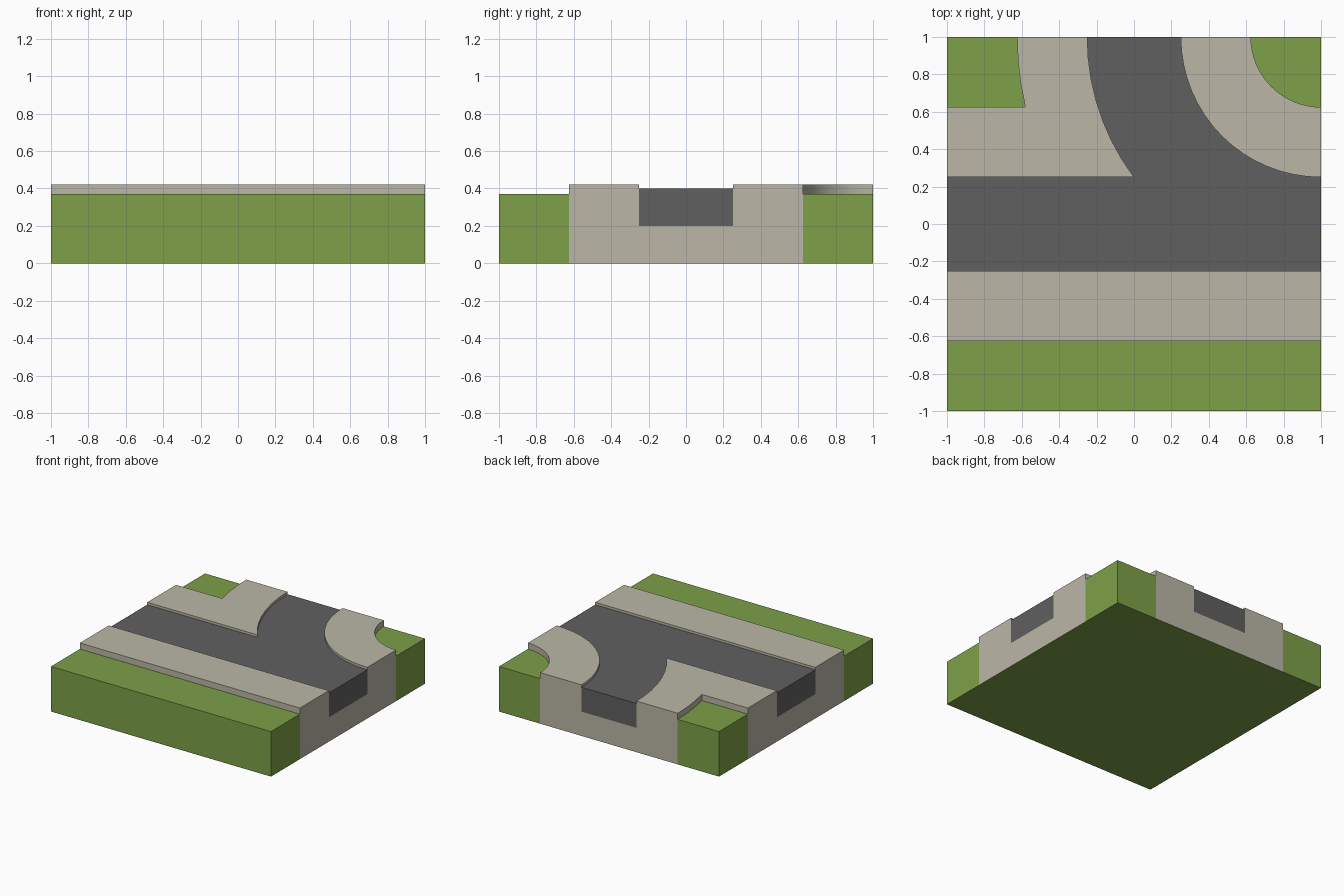
import bpy, bmesh, math

if "Cube" in bpy.data.objects:
    bpy.data.objects.remove(bpy.data.objects["Cube"])

C = (1.0, 1.0)           # centre of the road bend
KERB, WALK = 0.25, 0.625  # half widths of road and of pavement


def material(name, rgb):
    m = bpy.data.materials.new(name)
    m.diffuse_color = (*rgb, 1)
    m.use_nodes = True
    m.node_tree.nodes["Principled BSDF"].inputs["Base Color"].default_value = m.diffuse_color
    return m


GRASS = material("grass", (0.205, 0.351, 0.065))
STONE = material("stone", (0.497, 0.474, 0.386))
TARMAC = material("tarmac", (0.117, 0.117, 0.117))


def arc(r, a0, a1, step=5.625):
    """Points around the bend centre from angle a0 to a1 (degrees)."""
    n = max(2, math.ceil(abs(a1 - a0) / step))
    pts = []
    for i in range(n + 1):
        a = math.radians(a0 + (a1 - a0) * i / n)
        pts.append((C[0] + r * math.cos(a), C[1] + r * math.sin(a)))
    return pts


def finish(name, bm, mat):
    me = bpy.data.meshes.new(name)
    bm.to_mesh(me)
    bm.free()
    me.materials.append(mat)
    ob = bpy.data.objects.new(name, me)
    bpy.context.collection.objects.link(ob)
    return ob


def slab(name, outline, z0, z1, mat):
    """Extrude a counter-clockwise outline, leaving the hidden base open."""
    bm = bmesh.new()
    lo = [bm.verts.new((x, y, z0)) for x, y in outline]
    hi = [bm.verts.new((x, y, z1)) for x, y in outline]
    n = len(lo)
    for i in range(n):
        j = (i + 1) % n
        bm.faces.new((lo[i], lo[j], hi[j], hi[i]))
    bm.faces.new(hi)
    ob = finish(name, bm, mat)
    bpy.ops.object.select_all(action='DESELECT')
    ob.select_set(True)
    bpy.context.view_layer.objects.active = ob
    bpy.ops.object.shade_smooth_by_angle(angle=math.radians(30))
    return ob


def strip(y0, y1):
    return [(-1, y0), (1, y0), (1, y1), (-1, y1)]


# Angles where the outer bend arcs meet the straight road and pavement edges
a_road = 180 + math.degrees(math.asin((1 - KERB) / (1 + KERB)))
a_walk = 180 + math.degrees(math.asin((1 - WALK) / (1 + WALK)))
road_outer = arc(1 + KERB, 180, a_road)
walk_outer = arc(1 + WALK, 180, a_walk)

# Grass areas
slab("front_grass", strip(-1, -WALK), 0, 0.37, GRASS)
slab("back_left_grass", [(-1, 1), (-1, WALK)] + walk_outer[::-1], 0, 0.37, GRASS)
slab("back_right_grass", [C] + arc(1 - WALK, 180, 270), 0, 0.37, GRASS)

# Raised pavements
slab("front_pavement", strip(-WALK, -KERB), 0, 0.42, STONE)
slab("back_left_pavement",
     [(-1, WALK), (-1, KERB)] + road_outer[::-1] + walk_outer, 0, 0.42, STONE)
slab("back_right_pavement",
     arc(1 - KERB, 180, 270) + arc(1 - WALK, 270, 180), 0, 0.42, STONE)

# Road with its side branch, on a stone bed
road = ([(-1, -KERB), (1, -KERB)] + arc(1 - KERB, 270, 180)
        + road_outer + [(-1, KERB)])
slab("road_bed", road, 0, 0.2, STONE)
slab("road", road, 0.2, 0.4, TARMAC)

# Green underside of the whole tile
bm = bmesh.new()
bm.faces.new([bm.verts.new((x, y, 0)) for x, y in strip(-1, 1)[::-1]])
finish("underside", bm, GRASS)
